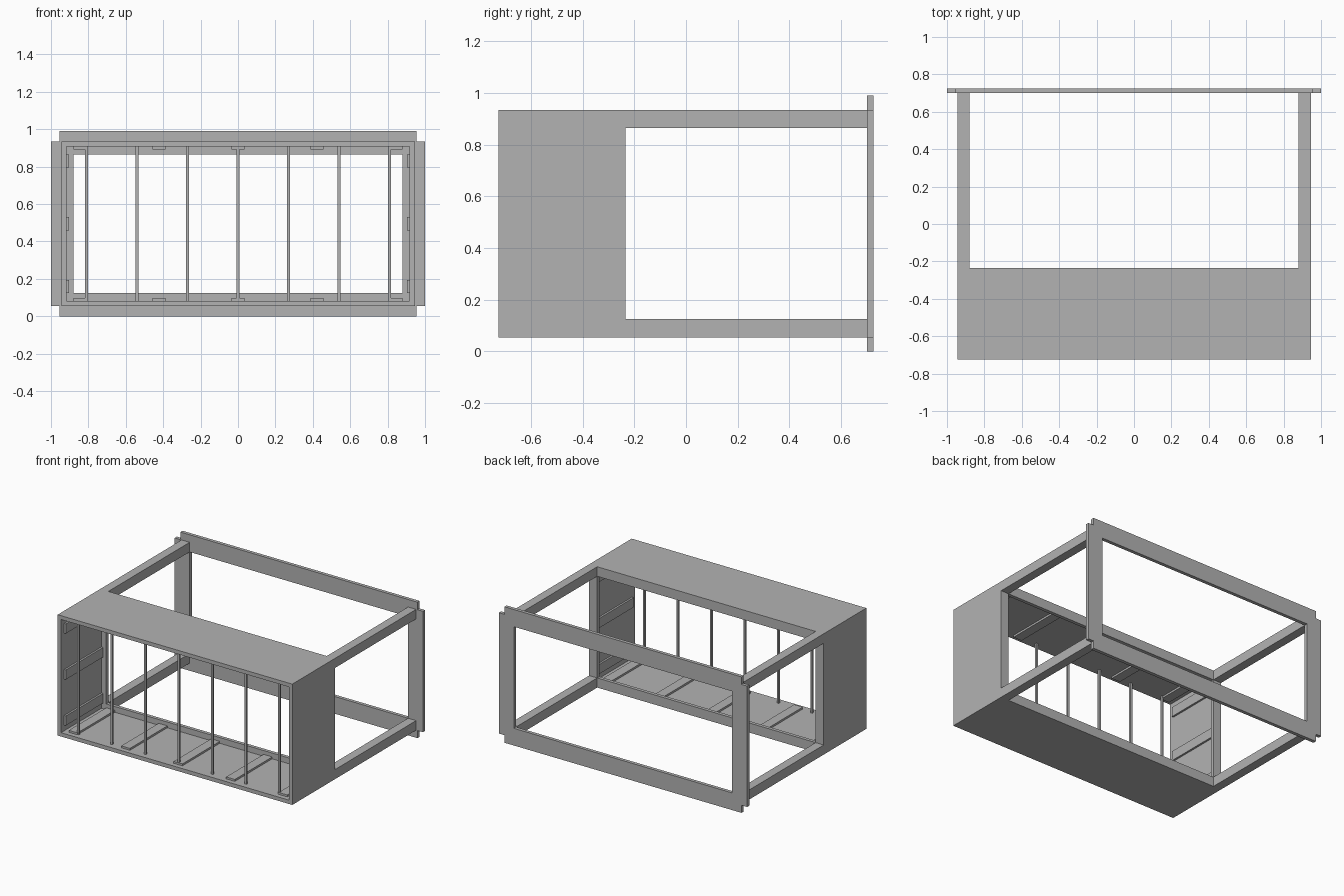
import bpy
import bmesh
from mathutils import Vector

if "Cube" in bpy.data.objects:
    bpy.data.objects.remove(bpy.data.objects["Cube"], do_unlink=True)

gray = bpy.data.materials.new("plain gray")
gray.use_nodes = True
color = (0.45, 0.45, 0.45, 1)
gray.diffuse_color = color
gray.node_tree.nodes["Principled BSDF"].inputs["Base Color"].default_value = color


def finish(name, bm):
    bmesh.ops.recalc_face_normals(bm, faces=bm.faces)
    mesh = bpy.data.meshes.new(name)
    bm.to_mesh(mesh)
    bm.free()
    mesh.materials.append(gray)
    obj = bpy.data.objects.new(name, mesh)
    bpy.context.collection.objects.link(obj)


def box(name, x, y, z):
    """Box between the given (low, high) pairs."""
    bm = bmesh.new()
    bmesh.ops.create_cube(bm, size=1)
    for v in bm.verts:
        v.co = [(r[0] + r[1]) / 2 + c * (r[1] - r[0]) for c, r in zip(v.co, (x, y, z))]
    finish(name, bm)


def rect(half_x, half_z):
    return [(-half_x, -half_z), (half_x, -half_z), (half_x, half_z), (-half_x, half_z)]


def ring(name, outer, inner, y0, y1):
    """Flat outline with a hole, extruded along y."""
    bm = bmesh.new()
    edges = []
    for loop in (outer, inner):
        verts = [bm.verts.new((x, y0, MID + z)) for x, z in loop]
        edges += [bm.edges.new((verts[i - 1], verts[i])) for i in range(len(verts))]
    bmesh.ops.triangle_fill(bm, edges=edges, use_beauty=True)
    bmesh.ops.dissolve_limit(bm, angle_limit=0.01, verts=bm.verts, edges=[
        e for e in bm.edges if len(e.link_faces) == 2])
    out = bmesh.ops.extrude_face_region(bm, geom=bm.faces[:], use_keep_orig=True)
    moved = [g for g in out["geom"] if isinstance(g, bmesh.types.BMVert)]
    bmesh.ops.translate(bm, verts=moved, vec=Vector((0, y1 - y0, 0)))
    finish(name, bm)


MID = 0.495                       # height of the centre line
OUT_X, OUT_Z = 0.945, 0.44        # shell outside
IN_X, IN_Z = 0.918, 0.412         # shell inside
HOLE_X, HOLE_Z = 0.88, 0.37       # clear opening
FRONT, BACK, FRAME = -0.725, -0.235, 0.70
LIP = BACK - 0.025

# Shell with a rear lip
ring("shell", rect(OUT_X, OUT_Z), rect(IN_X, IN_Z), FRONT, LIP)
ring("rear_lip", rect(OUT_X, OUT_Z), rect(HOLE_X, HOLE_Z), LIP, BACK)

# Back frame with notched corners
nx, nz = 0.955, OUT_Z
notched = [(-nx, -MID), (nx, -MID), (nx, -nz), (1, -nz), (1, nz), (nx, nz),
           (nx, MID), (-nx, MID), (-nx, nz), (-1, nz), (-1, -nz), (-nx, -nz)]
ring("back_frame", notched, rect(HOLE_X, HOLE_Z), FRAME, 0.725)


def span(a, b, sign):
    return sorted((a * sign, b * sign))


# Four rails joining shell and frame
for side, sx in (("right", -1), ("left", 1)):
    for level, sz in (("lower", -1), ("upper", 1)):
        z = [MID + v for v in span(HOLE_Z, OUT_Z, sz)]
        box(f"{level}_{side}_rail", span(HOLE_X, OUT_X, sx), (BACK, FRAME), z)

# Slats on floor, ceiling and side walls
SLAT_Y = (-0.69, LIP)
HALF, THICK = 0.035, 0.014
for name, s in (("floor", -1), ("ceiling", 1)):
    z = [MID + v for v in span(IN_Z - THICK, IN_Z, s)]
    for i in range(5):
        x = (i - 2) * 0.4225
        box(f"{name}_slat_{i + 1}", (x - HALF, x + HALF), SLAT_Y, z)
for name, s in (("right", -1), ("left", 1)):
    for i in range(3):
        z = MID + (i - 1) * (HOLE_Z - HALF)
        box(f"{name}_wall_slat_{i + 1}", span(IN_X - THICK, IN_X, s), SLAT_Y,
            (z - HALF, z + HALF))

# Upright bars near the front
for i in range(7):
    x = (i - 3) * 0.27
    box(f"bar_{i + 1}", (x - 0.0075, x + 0.0075), (-0.685, -0.67),
        (MID - IN_Z, MID + IN_Z))
